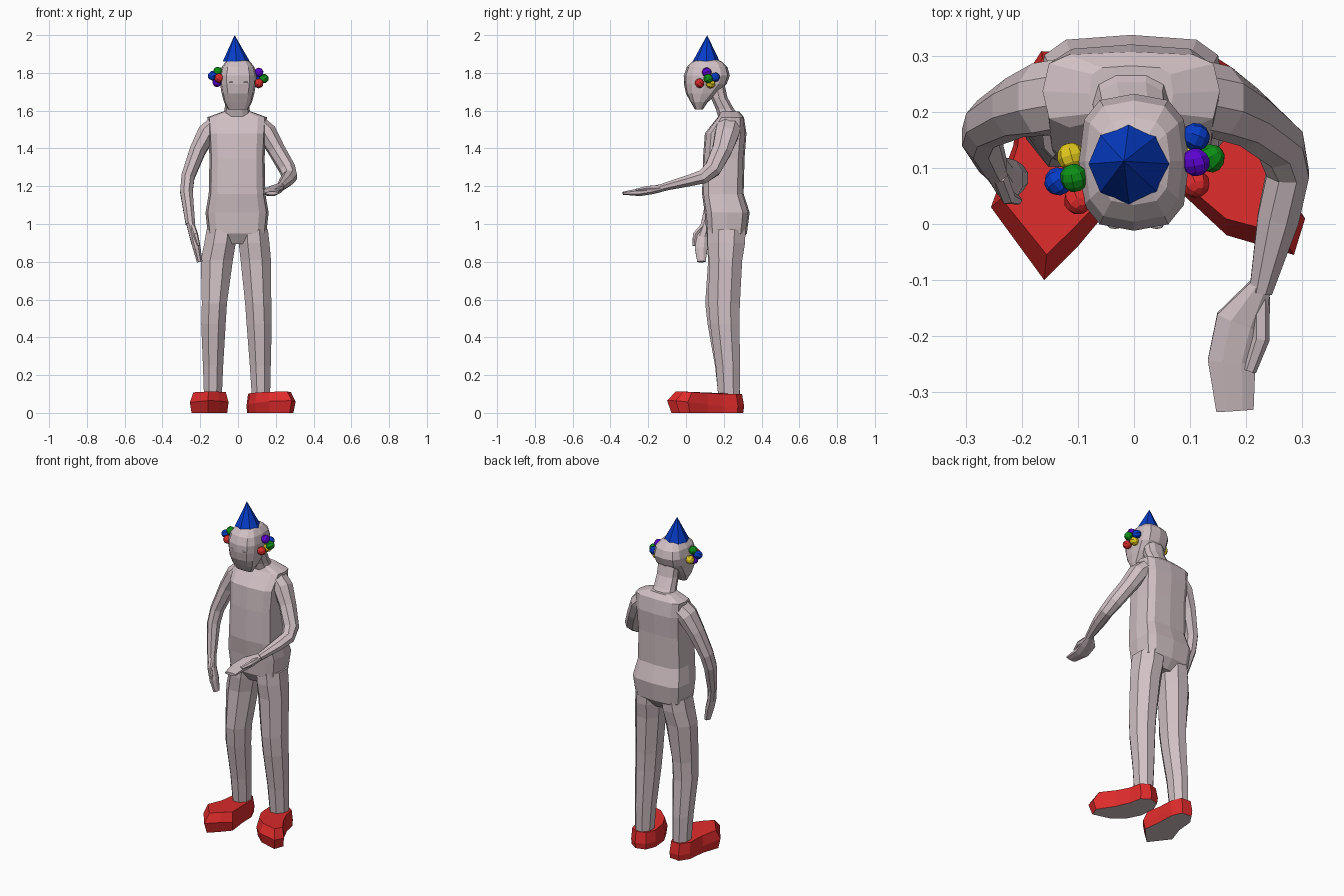
import bpy, bmesh, math
from mathutils import Vector, Euler


def material(name, rgb):
    m = bpy.data.materials.new(name)
    m.diffuse_color = (*rgb, 1)
    return m


SKIN = material("pale_skin", (0.63, 0.525, 0.55))
RED = material("red", (0.73, 0.024, 0.024))
BLUE = material("blue", (0.002, 0.045, 0.58))
GREEN = material("green", (0.004, 0.28, 0.008))
YELLOW = material("yellow", (0.76, 0.58, 0.012))
PURPLE = material("purple", (0.11, 0.001, 0.65))


def finish(name, bm, *mats):
    bmesh.ops.recalc_face_normals(bm, faces=bm.faces)
    me = bpy.data.meshes.new(name)
    bm.to_mesh(me)
    bm.free()
    for m in mats:
        me.materials.append(m)
    ob = bpy.data.objects.new(name, me)
    bpy.context.collection.objects.link(ob)
    return ob


def skin_rings(bm, rings):
    """Bridge rings of points and cap both ends."""
    vs = [[bm.verts.new(p) for p in r] for r in rings]
    n = len(vs[0])
    for a, b in zip(vs, vs[1:]):
        for i in range(n):
            j = (i + 1) % n
            bm.faces.new((a[i], a[j], b[j], b[i]))
    bm.faces.new(vs[0])
    bm.faces.new(vs[-1])


def loft(name, rings, sides=8, power=1.0, follow=False):
    """Rings are (x, y, z, half width, half depth); follow tilts them along the path."""
    centres = [Vector(r[:3]) for r in rings]
    out = []
    for k, r in enumerate(rings):
        u, v = Vector((1, 0, 0)), Vector((0, 1, 0))
        if follow:
            d = (centres[min(k + 1, len(rings) - 1)] - centres[max(k - 1, 0)]).normalized()
            u = (u - d * u.dot(d)).normalized()
            v = d.cross(u)
        pts = []
        for i in range(sides):
            t = 2 * math.pi * i / sides + (math.pi / sides if sides == 8 else 0)
            c, s = math.cos(t), math.sin(t)
            c = math.copysign(abs(c) ** power, c) if abs(c) > 1e-6 else 0
            s = math.copysign(abs(s) ** power, s) if abs(s) > 1e-6 else 0
            pts.append(centres[k] + u * c * r[3] + v * s * r[4])
        out.append(pts)
    bm = bmesh.new()
    skin_rings(bm, out)
    return finish(name, bm, SKIN)


# Torso, boxy section from crotch to shoulders
loft("torso", [
    (-0.005, 0.21, 0.895, 0.04, 0.07),
    (-0.005, 0.215, 0.95, 0.155, 0.107),
    (-0.005, 0.218, 1.06, 0.167, 0.119),
    (-0.005, 0.195, 1.16, 0.15, 0.110),
    (-0.005, 0.200, 1.35, 0.146, 0.110),
    (-0.005, 0.210, 1.48, 0.152, 0.110),
    (-0.005, 0.237, 1.565, 0.158, 0.070),
    (-0.005, 0.232, 1.595, 0.075, 0.05)], 12, 0.52)

# Neck leaning forward into the head
loft("neck", [
    (-0.005, 0.232, 1.56, 0.075, 0.062),
    (-0.005, 0.205, 1.61, 0.066, 0.050),
    (0, 0.175, 1.67, 0.064, 0.046),
    (0, 0.160, 1.74, 0.064, 0.046)], 10, 0.8)

# Head with tapered jaw
loft("head", [
    (0, 0.068, 1.605, 0.052, 0.020),
    (0, 0.070, 1.645, 0.074, 0.045),
    (0, 0.083, 1.69, 0.086, 0.083),
    (0, 0.102, 1.74, 0.095, 0.113),
    (0, 0.110, 1.785, 0.098, 0.122),
    (0, 0.112, 1.83, 0.087, 0.108),
    (0, 0.112, 1.86, 0.064, 0.078),
    (0, 0.112, 1.873, 0.035, 0.045)], 12, 0.68)


def ball(name, loc, radius, mat, scale=(1, 1, 1), turn=(0, 0, 0)):
    bm = bmesh.new()
    bmesh.ops.create_uvsphere(bm, u_segments=8, v_segments=6, radius=radius)
    rot = Euler(turn).to_matrix()
    for v in bm.verts:
        v.co = rot @ Vector(a * s for a, s in zip(v.co, scale)) + Vector(loc)
    return finish(name, bm, mat)


# Small closed eyelids
for side, x in (("left", 0.040), ("right", -0.034)):
    ball(side + "_eyelid", (x, -0.003, 1.75), 0.010, SKIN, (1.3, 0.6, 0.5))

# Hair balls at each side of the head
curls = {
    "left": [(0.110, 0.072, 1.745, RED), (0.110, 0.110, 1.803, PURPLE),
             (0.137, 0.117, 1.770, GREEN), (0.110, 0.155, 1.777, BLUE),
             (0.108, 0.130, 1.743, YELLOW)],
    "right": [(-0.100, 0.042, 1.772, RED), (-0.107, 0.082, 1.808, GREEN),
              (-0.135, 0.076, 1.785, BLUE), (-0.110, 0.080, 1.750, PURPLE),
              (-0.112, 0.120, 1.765, YELLOW)]}
for side, items in curls.items():
    for k, (x, y, z, mat) in enumerate(items):
        ball(f"{side}_{mat.name}_hair_ball", (x, y, z), 0.0255, mat,
             turn=(0.9 + k, 0.6 * k, 0.4))

# Pointed party hat
bm = bmesh.new()
base = [bm.verts.new((-0.009 + 0.072 * math.cos(i * math.pi / 4),
                      0.107 + 0.072 * math.sin(i * math.pi / 4), 1.86)) for i in range(8)]
tip = bm.verts.new((-0.018, 0.112, 2.0))
for i in range(8):
    bm.faces.new((base[i], base[(i + 1) % 8], tip))
bm.faces.new(base)
finish("hat", bm, BLUE)

# Legs
loft("right_leg", [
    (-0.085, 0.213, 0.97, 0.088, 0.108),
    (-0.095, 0.210, 0.90, 0.090, 0.108),
    (-0.112, 0.205, 0.81, 0.092, 0.095),
    (-0.125, 0.185, 0.58, 0.072, 0.090),
    (-0.130, 0.190, 0.47, 0.070, 0.082),
    (-0.132, 0.218, 0.25, 0.058, 0.070),
    (-0.133, 0.230, 0.06, 0.050, 0.060)])
loft("left_leg", [
    (0.080, 0.215, 0.97, 0.085, 0.108),
    (0.085, 0.213, 0.90, 0.088, 0.108),
    (0.094, 0.210, 0.81, 0.087, 0.095),
    (0.107, 0.202, 0.58, 0.075, 0.090),
    (0.112, 0.205, 0.47, 0.072, 0.084),
    (0.118, 0.222, 0.25, 0.060, 0.070),
    (0.122, 0.228, 0.06, 0.051, 0.060)])

# Hanging arm with hand
loft("right_arm", [
    (-0.11, 0.232, 1.530, 0.050, 0.068),
    (-0.165, 0.222, 1.480, 0.054, 0.068),
    (-0.213, 0.207, 1.39, 0.046, 0.056),
    (-0.265, 0.178, 1.25, 0.038, 0.046),
    (-0.273, 0.155, 1.17, 0.036, 0.043),
    (-0.252, 0.105, 1.00, 0.027, 0.028)], 8, 1, True)
loft("right_hand", [
    (-0.253, 0.108, 1.01, 0.024, 0.026),
    (-0.235, 0.085, 0.93, 0.022, 0.036),
    (-0.218, 0.080, 0.87, 0.022, 0.036),
    (-0.203, 0.082, 0.80, 0.016, 0.024)], 8, 1, True)
loft("right_thumb", [
    (-0.240, 0.085, 0.985, 0.015, 0.015),
    (-0.225, 0.048, 0.945, 0.014, 0.014),
    (-0.207, 0.042, 0.885, 0.008, 0.008)], 6, 1, True)

# Arm bent forward with open hand
loft("left_arm", [
    (0.10, 0.230, 1.530, 0.050, 0.068),
    (0.155, 0.217, 1.480, 0.054, 0.068),
    (0.205, 0.190, 1.39, 0.047, 0.056),
    (0.262, 0.140, 1.29, 0.045, 0.048),
    (0.274, 0.090, 1.250, 0.041, 0.040),
    (0.257, 0.010, 1.228, 0.040, 0.032),
    (0.226, -0.120, 1.195, 0.022, 0.022)], 8, 1, True)
loft("left_hand", [
    (0.226, -0.110, 1.196, 0.021, 0.022),
    (0.190, -0.175, 1.180, 0.048, 0.023),
    (0.174, -0.245, 1.168, 0.046, 0.022),
    (0.180, -0.333, 1.163, 0.036, 0.009)], 8, 1, True)
loft("left_thumb", [
    (0.226, -0.130, 1.190, 0.016, 0.016),
    (0.226, -0.205, 1.190, 0.016, 0.014),
    (0.206, -0.262, 1.180, 0.012, 0.008)], 6, 1, True)


# Shoes: upright heel, bulging sloped toe, plain sole
def shoe(name, outline):
    cx = sum(p[0] for p in outline) / len(outline)
    cy = sum(p[1] for p in outline) / len(outline)

    def ring(s_heel, s_toe, z_heel, z_toe):
        pts = []
        for x, y in outline:
            t = max(0, min(1, (y + 0.05) / 0.25))
            s = s_toe + (s_heel - s_toe) * t
            pts.append((cx + (x - cx) * s, cy + (y - cy) * s, z_toe + (z_heel - z_toe) * t))
        return pts
    bm = bmesh.new()
    skin_rings(bm, [ring(0.97, 0.9, 0, 0), ring(1, 1, 0.035, 0.065), ring(0.93, 0.8, 0.1, 0.113)])
    ob = finish(name, bm, RED, SKIN)
    for f in ob.data.polygons:
        f.material_index = 1 if f.normal.z < -0.9 else 0


shoe("right_shoe", [(-0.255, 0.03), (-0.215, 0.14), (-0.203, 0.25), (-0.165, 0.308),
                    (-0.10, 0.303), (-0.072, 0.24), (-0.066, 0.13), (-0.05, 0.02),
                    (-0.10, -0.04), (-0.16, -0.10)])
shoe("left_shoe", [(0.305, 0.01), (0.235, 0.115), (0.195, 0.20), (0.18, 0.275),
                   (0.13, 0.308), (0.07, 0.29), (0.045, 0.23), (0.052, 0.13),
                   (0.09, 0.05), (0.165, -0.02), (0.285, -0.055)])
